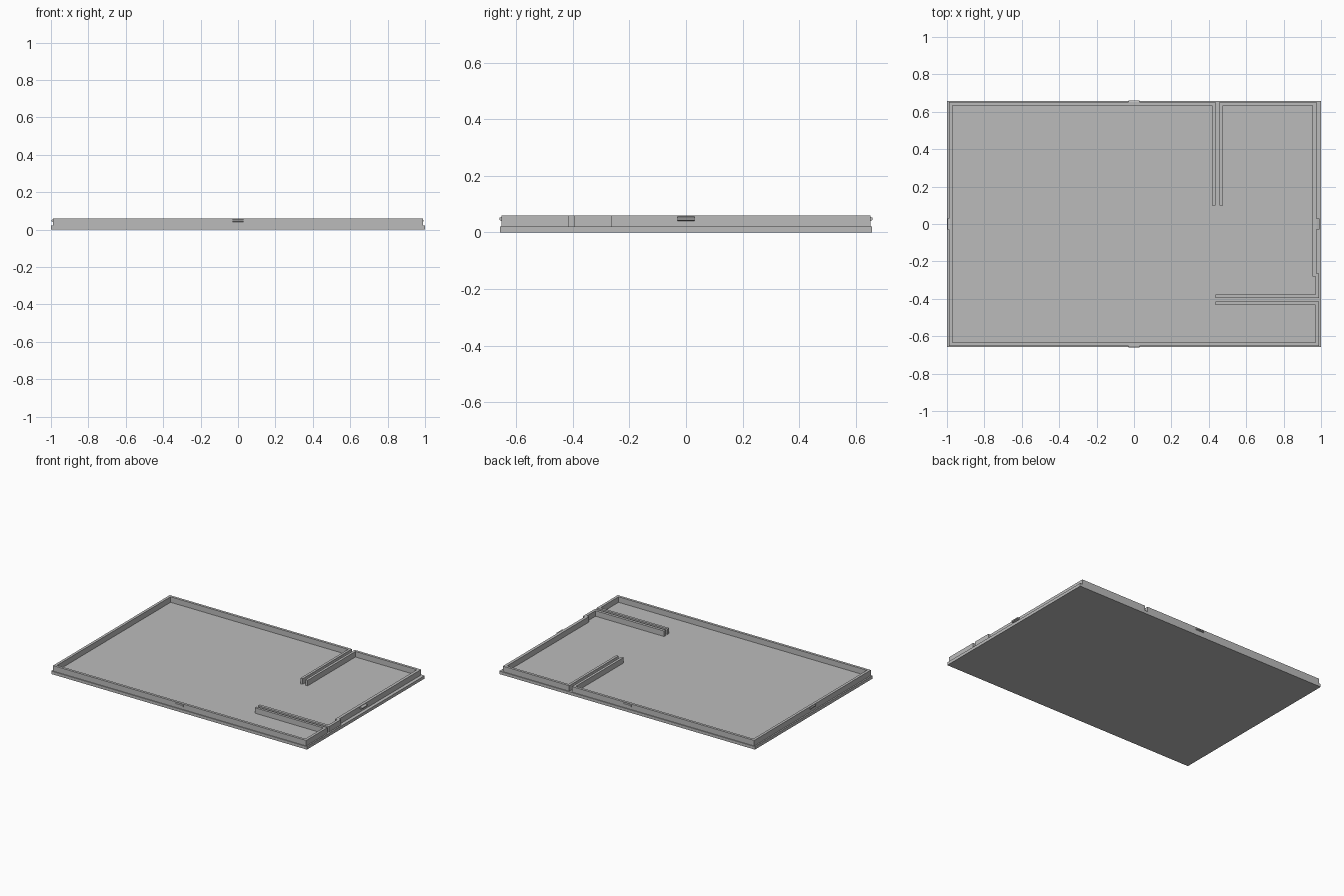
import bpy
import bmesh
from mathutils import Matrix

if "Cube" in bpy.data.objects:
    bpy.data.objects.remove(bpy.data.objects["Cube"], do_unlink=True)

grey = bpy.data.materials.new("plain_grey")
grey.use_nodes = True
colour = (0.5, 0.5, 0.5, 1)
grey.diffuse_color = colour
grey.node_tree.nodes["Principled BSDF"].inputs["Base Color"].default_value = colour

HX, HY = 1.0, 0.658          # half size of the base
FLOOR, TOP = 0.021, 0.06     # base top and wall top
WX, WY = 0.99, 0.652         # outer wall faces
IX, IY = 0.971, 0.634        # inner wall faces


def prism(name, outline, z0, z1):
    """Extrude a flat outline upward into a closed solid."""
    bm = bmesh.new()
    face = bm.faces.new([bm.verts.new((x, y, z0)) for x, y in outline])
    up = bmesh.ops.extrude_face_region(bm, geom=[face], use_keep_orig=True)
    verts = [v for v in up["geom"] if isinstance(v, bmesh.types.BMVert)]
    bmesh.ops.translate(bm, verts=verts, vec=(0, 0, z1 - z0))
    return finish(name, bm)


def finish(name, bm):
    bmesh.ops.recalc_face_normals(bm, faces=bm.faces)
    mesh = bpy.data.meshes.new(name)
    bm.to_mesh(mesh)
    bm.free()
    mesh.materials.append(grey)
    ob = bpy.data.objects.new(name, mesh)
    bpy.context.collection.objects.link(ob)
    return ob


def snap_tab(name, wall, reach, turn):
    """Small wedge on a wall, facing +x before it is turned about z."""
    bm = bmesh.new()
    bmesh.ops.create_cube(bm, size=1)
    for v in bm.verts:
        outer = v.co.x > 0
        v.co.x = reach if outer else wall - 0.004
        v.co.y *= 0.06
        v.co.z = 0.048 + v.co.z * (0.008 if outer else 0.018)
    bmesh.ops.transform(bm, matrix=Matrix.Rotation(turn, 4, "Z"), verts=bm.verts)
    return finish(name, bm)


# Base sheet
prism("base_plate", [(-HX, -HY), (HX, -HY), (HX, HY), (-HX, HY)], 0, FLOOR)

# Long wall with its two inward ribs
prism("main_wall", [
    (0.435, 0.10), (0.435, WY), (-WX, WY), (-WX, -WY), (WX, -WY),
    (WX, -0.415), (0.435, -0.415), (0.435, -0.433), (IX, -0.433),
    (IX, -IY), (-IX, -IY), (-IX, IY), (0.417, IY), (0.417, 0.10)],
    FLOOR, TOP)

# Separate corner wall, stepped outward near its front rib
prism("corner_wall", [
    (0.457, 0.10), (0.457, WY), (0.976, WY), (0.976, -0.264),
    (WX, -0.264), (WX, -0.396), (0.435, -0.396), (0.435, -0.376),
    (IX, -0.376), (IX, -0.28), (0.955, -0.28), (0.955, IY),
    (0.475, IY), (0.475, 0.10)],
    FLOOR, TOP)

# One snap tab at the middle of each side
QUARTER = 1.5707963
for i, (side, wall, reach) in enumerate([
        ("left", 0.976, 0.993), ("back", WY, 0.659),
        ("right", WX, 0.997), ("front", WY, 0.659)]):
    snap_tab(side + "_snap_tab", wall, reach, i * QUARTER)
